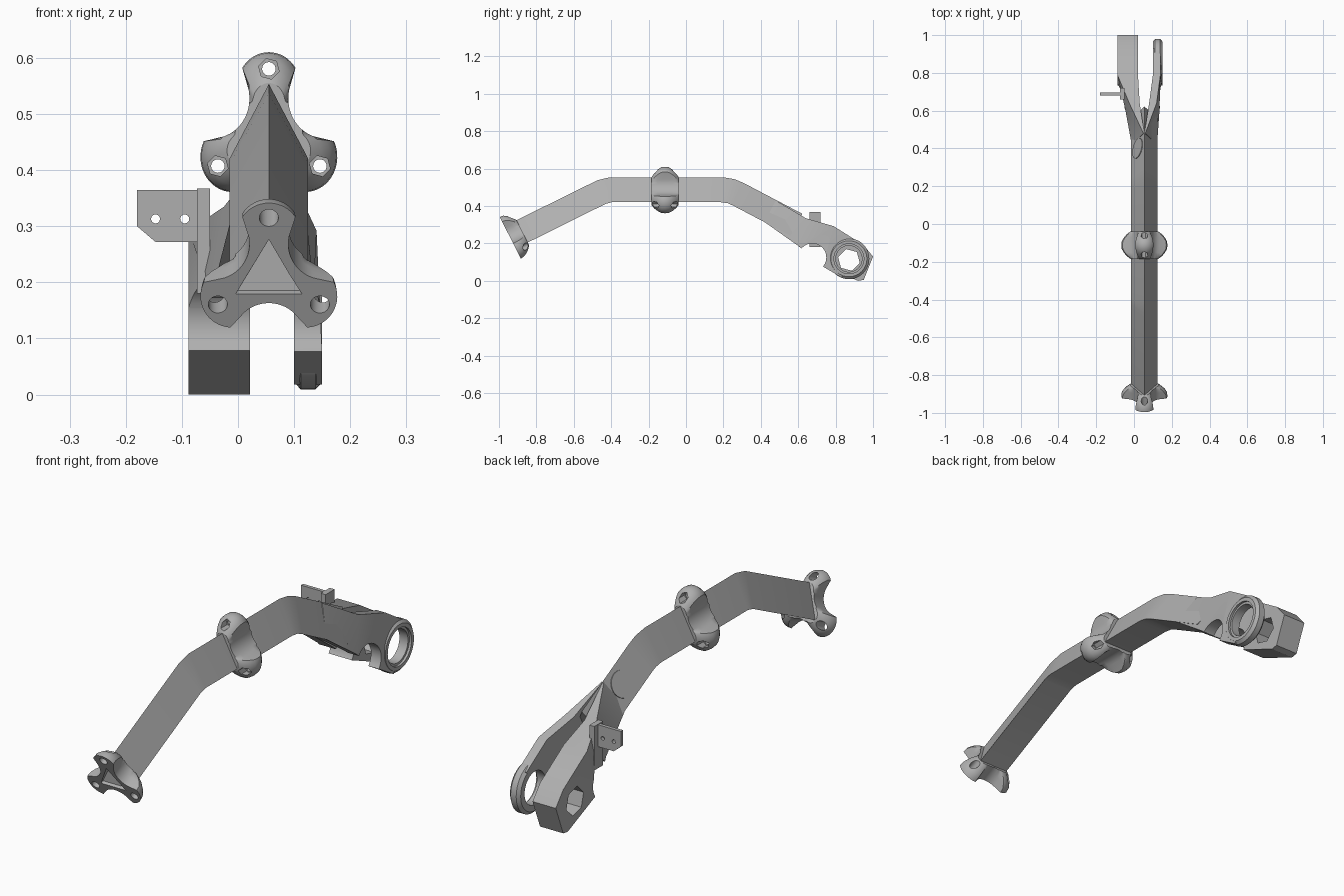
import bpy, bmesh, math
from mathutils import Vector, Matrix

if "Cube" in bpy.data.objects:
    bpy.data.objects.remove(bpy.data.objects["Cube"], do_unlink=True)

grey = bpy.data.materials.new("plain grey")
grey.use_nodes = True
grey.diffuse_color = (0.43, 0.43, 0.43, 1)
grey.node_tree.nodes["Principled BSDF"].inputs["Base Color"].default_value = grey.diffuse_color

CX = 0.055          # beam centre plane
STRETCH = 1.1       # height stretch of the three-sided section
TILT = 27           # slope of the front leg in degrees


def loft(name, rings):
    """Closed solid skinned through rings of equal point count."""
    bm = bmesh.new()
    loops = [[bm.verts.new(p) for p in ring] for ring in rings]
    n = len(loops[0])
    for a, b in zip(loops, loops[1:]):
        for i in range(n):
            j = (i + 1) % n
            bm.faces.new((a[i], a[j], b[j], b[i]))
    bm.faces.new(loops[0])
    bm.faces.new(loops[-1])
    bmesh.ops.recalc_face_normals(bm, faces=bm.faces)
    mesh = bpy.data.meshes.new(name)
    bm.to_mesh(mesh)
    bm.free()
    mesh.materials.append(grey)
    ob = bpy.data.objects.new(name, mesh)
    bpy.context.collection.objects.link(ob)
    return ob


def cylinder(name, centre, axis, radius, length, sides=32):
    """Cylinder along any axis."""
    axis = Vector(axis).normalized()
    u = axis.orthogonal().normalized()
    v = axis.cross(u)
    circle = [u * math.cos(t) + v * math.sin(t)
              for t in (math.tau * i / sides for i in range(sides))]
    return loft(name, [[Vector(centre) + axis * h + c * radius for c in circle]
                       for h in (-length / 2, length / 2)])


def cut(target, cutter):
    mod = target.modifiers.new("cut", "BOOLEAN")
    mod.operation = "DIFFERENCE"
    mod.solver = "EXACT"
    mod.object = cutter
    bpy.context.view_layer.objects.active = target
    bpy.ops.object.modifier_apply(modifier=mod.name)
    bpy.data.objects.remove(cutter, do_unlink=True)


def section(y, z, tilt, size=1):
    """Triangular beam section, apex up, tilted with the path."""
    a = math.radians(tilt)
    tri = [(-0.07, -0.0445), (0.07, -0.0445), (0, 0.089)]
    return [Vector((CX + x * size, y - h * size * math.sin(a), z + h * size * math.cos(a)))
            for x, h in tri]


# Bent triangular beam
beam = loft("beam", [section(*p) for p in (
    (-0.87, 0.243, TILT), (-0.445, 0.4535, 20), (-0.40, 0.465, 6),
    (0.19, 0.465, -6), (0.235, 0.458, -16), (0.27, 0.443, -24), (0.58, 0.28, -28))])


# Three-lobed coupling, used whole and halved
def trefoil_radius(t, shrink):
    phi = abs((t - math.pi / 2 + math.pi / 3) % (math.tau / 3) - math.pi / 3)
    psi = math.pi / 3 - phi
    r = 1
    lobe = 0.057 ** 2 - (0.075 * math.sin(phi)) ** 2
    if lobe > 0:
        r = max(0.075 * math.cos(phi) + math.sqrt(lobe) - shrink, 0.06)
    bite = 0.065 ** 2 - (0.115 * math.sin(psi)) ** 2
    if bite > 0:
        r = min(r, 0.115 * math.cos(psi) - math.sqrt(bite))
    return r


def coupling(name, layers, y, z, tilt):
    frame = Matrix.Translation((CX, y, z)) @ Matrix.Rotation(math.radians(tilt), 4, "X")
    rings = []
    for depth, shrink in layers:
        ring = []
        for i in range(120):
            t = math.tau * i / 120
            r = trefoil_radius(t, shrink)
            ring.append(frame @ Vector((r * math.cos(t), depth, STRETCH * r * math.sin(t))))
        rings.append(ring)
    ob = loft(name, rings)
    axis = frame.to_3x3() @ Vector((0, 1, 0))
    spots = []
    for k in range(3):
        t = math.pi / 2 + math.tau * k / 3
        spots.append(frame @ Vector((0.105 * math.cos(t), 0, 0.105 * STRETCH * math.sin(t))))
    return ob, spots, axis


half = [(0, 0), (0.02, 0.002), (0.04, 0.014), (0.058, 0.03), (0.072, 0.05)]
whole = [(-d, s) for d, s in reversed(half[1:])] + half

clamp, spots, axis = coupling("middle_coupling", whole, -0.112, 0.465, 0)
for p in spots:
    cut(clamp, cylinder("bolt_hole", p, axis, 0.012, 0.3, 24))
    for side in (-1, 1):
        cut(clamp, cylinder("nut_pocket", p + axis * side * 0.07, axis, 0.019, 0.1, 6))

flange, spots, axis = coupling("front_flange", half, -0.93, 0.212, TILT)
for p in spots:
    cut(flange, cylinder("bolt_hole", p, axis, 0.017, 0.3, 24))
cut(flange, loft("socket", [section(-0.96, 0.197, TILT, 0.84), section(-0.905, 0.223, 5, 0.84)]))


# Rear fork arms: each station is outer x, inner x, bottom (y, z), top (y, z)
def arm(name, stations):
    rings = []
    for outer, inner, (yb, zb), (yt, zt), top_outer in stations:
        rings.append([(outer, yb, zb), (inner, yb, zb), (inner, yt, zt), (top_outer, yt, zt)])
    ob = loft(name, rings)
    cut(ob, cylinder("notch", (0, 0.675, 0.125), (1, 0, 0), 0.075, 1, 48))
    return ob


root_low, root_top = (0.419, 0.315), (0.48, 0.43)
mid_low, mid_top = (0.6, 0.187), (0.64, 0.335)
right_arm = arm("right_fork_block", [
    (-0.012, CX, root_low, root_top, 0.05),
    (-0.045, 0.03, mid_low, mid_top, -0.025),
    (-0.088, 0.021, (0.72, 0.085), (0.79, 0.292), -0.088),
    (-0.088, 0.021, (0.92, 0.0), (0.95, 0.19), -0.088),
    (-0.088, 0.021, (0.95, 0.005), (1.0, 0.13), -0.088)])
cut(right_arm, cylinder("axle_slot", (0, 0.871, 0.112), (1, 0, 0), 0.06, 0.5, 6))

left_arm = arm("left_fork_arm", [
    (0.122, CX, root_low, root_top, 0.06),
    (0.135, 0.08, mid_low, mid_top, 0.12),
    (0.15, 0.1, (0.73, 0.078), (0.79, 0.292), 0.14),
    (0.15, 0.1, (0.831, 0.018), (0.928, 0.205), 0.14)])
cut(left_arm, cylinder("axle_clearance", (0.1, 0.871, 0.115), (1, 0, 0), 0.085, 0.5))

# Chamfered axle ring at the end of the left arm
ring_rings = []
for x, r in ((0.1, 0.096), (0.112, 0.109), (0.138, 0.109), (0.15, 0.096)):
    ring_rings.append([(x, 0.871 + r * math.cos(t), 0.118 + r * math.sin(t))
                       for t in (math.tau * i / 48 for i in range(48))])
ring = loft("left_axle_ring", ring_rings)
cut(ring, cylinder("axle_hole", (0.1, 0.871, 0.118), (1, 0, 0), 0.07, 0.5, 48))
cut(ring, cylinder("bearing_seat", (0.15, 0.871, 0.118), (1, 0, 0), 0.08, 0.02, 48))

# Round cover on the sloping right face of the beam
cylinder("round_cover", (0.02, 0.40, 0.40), (-0.886, 0.217, 0.41), 0.055, 0.008, 48)

# Small drilled bracket and its mounting strip
outline = [(-0.18, 0.365), (-0.05, 0.365), (-0.05, 0.272), (-0.147, 0.272), (-0.18, 0.3)]
bracket = loft("side_bracket", [[(x, y, z) for x, z in outline] for y in (0.68, 0.695)])
for x in (-0.147, -0.095):
    cut(bracket, cylinder("screw_hole", (x, 0.69, 0.313), (0, 1, 0), 0.008, 0.1, 16))
strip = [(0.66, 0.18), (0.72, 0.18), (0.72, 0.367), (0.66, 0.367)]
loft("bracket_strip", [[(x, y, z) for y, z in strip] for x in (-0.073, -0.05)])

# Smooth shading with sharp edges kept
bpy.ops.object.select_all(action="DESELECT")
for ob in bpy.context.scene.objects:
    if ob.type == "MESH":
        ob.select_set(True)
        bpy.context.view_layer.objects.active = ob
bpy.ops.object.shade_smooth_by_angle(angle=math.radians(28))
